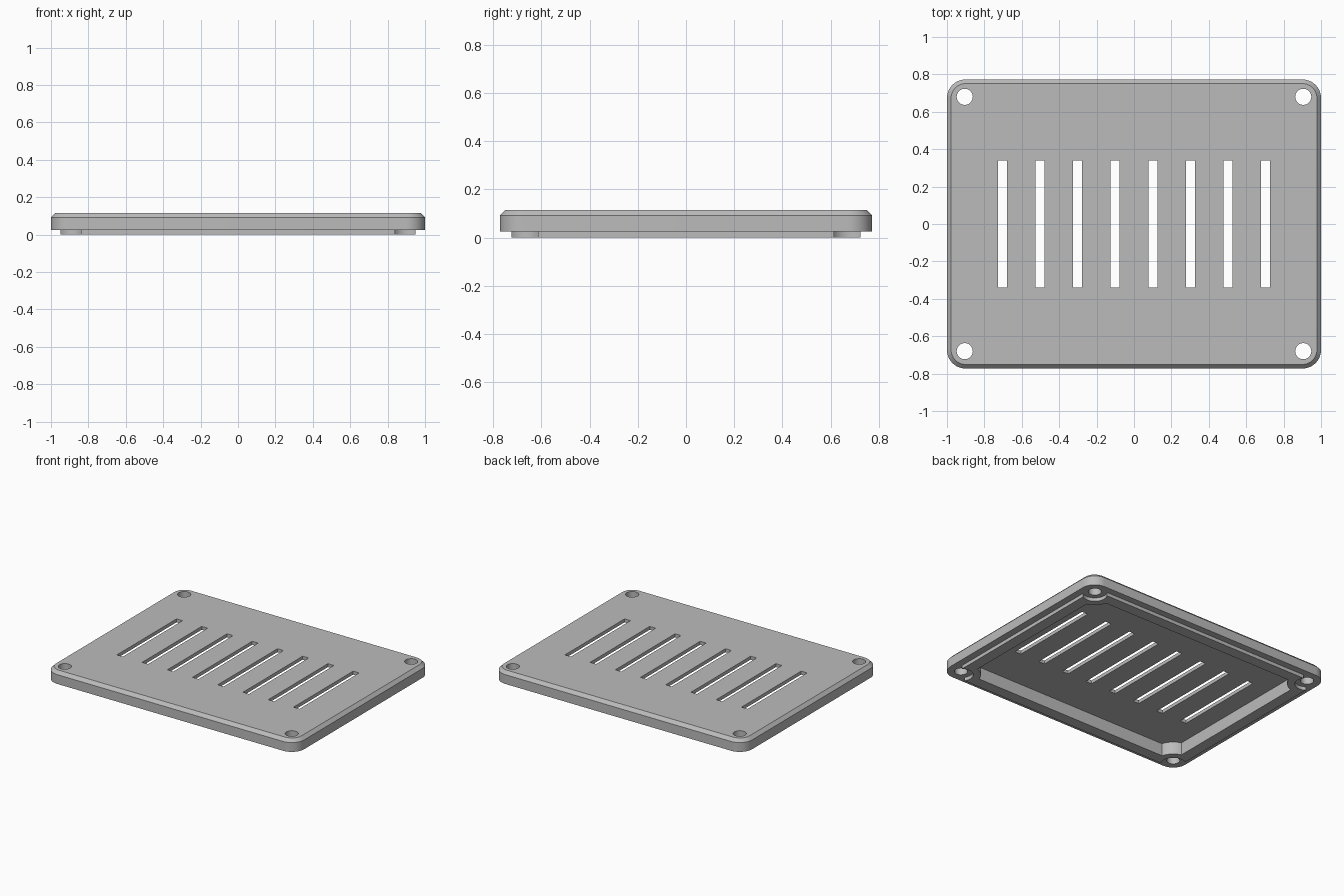
import bpy, bmesh, math

if "Cube" in bpy.data.objects:
    bpy.data.objects.remove(bpy.data.objects["Cube"])

HX, HY = 1.0, 0.773            # half size of the lid
SCREW_X, SCREW_Y = 0.905, 0.68  # screw hole centres


def rounded_rect(hx, hy, r, seg=12):
    pts = []
    for k, (sx, sy) in enumerate([(1, 1), (-1, 1), (-1, -1), (1, -1)]):
        for i in range(seg + 1):
            a = math.pi / 2 * (k + i / seg)
            pts.append((sx * (hx - r) + r * math.cos(a), sy * (hy - r) + r * math.sin(a)))
    return pts


def circle(x, y, r, n=48):
    return [(x + r * math.cos(2 * math.pi * i / n), y + r * math.sin(2 * math.pi * i / n))
            for i in range(n)]


def box(x, y, hx, hy):
    return [(x - hx, y - hy), (x + hx, y - hy), (x + hx, y + hy), (x - hx, y + hy)]


def loft(bm, rings):
    """Closed solid through (outline, z) rings, bottom to top."""
    loops = [[bm.verts.new((x, y, z)) for x, y in pts] for pts, z in rings]
    for a, b in zip(loops, loops[1:]):
        n = len(a)
        for i in range(n):
            j = (i + 1) % n
            bm.faces.new((a[i], a[j], b[j], b[i]))
    bm.faces.new(loops[0][::-1])
    bm.faces.new(loops[-1])


def solid(name, *ring_sets):
    bm = bmesh.new()
    for rings in ring_sets:
        loft(bm, rings)
    me = bpy.data.meshes.new(name)
    bm.to_mesh(me)
    bm.free()
    ob = bpy.data.objects.new(name, me)
    bpy.context.collection.objects.link(ob)
    return ob


def prism(pts, z0, z1):
    return [(pts, z0), (pts, z1)]


def combine(ob, tool, op):
    m = ob.modifiers.new(op, 'BOOLEAN')
    m.operation, m.object, m.solver = op, tool, 'EXACT'
    bpy.context.view_layer.update()
    dg = bpy.context.evaluated_depsgraph_get()
    me = bpy.data.meshes.new_from_object(ob.evaluated_get(dg))
    ob.modifiers.clear()
    ob.data = me
    bpy.data.objects.remove(tool)


def corner_posts(name, r, z0, z1):
    return solid(name, *[prism(circle(sx * SCREW_X, sy * SCREW_Y, r), z0, z1)
                         for sx in (-1, 1) for sy in (-1, 1)])


# Lid body with chamfered top edge
lid = solid("vented_lid", [(rounded_rect(HX, HY, 0.1), 0.025),
                           (rounded_rect(HX, HY, 0.1), 0.092),
                           (rounded_rect(HX - 0.022, HY - 0.022, 0.078), 0.115)])

# Locating lip underneath, notched round the screw holes
lip = solid("lip", prism(box(0, 0, 0.95, 0.725), 0, 0.05))
combine(lip, corner_posts("lip_notch", 0.08, -0.05, 0.025), 'DIFFERENCE')
combine(lid, lip, 'UNION')

# Hollow underside, leaving round bosses in the corners
cavity = solid("cavity", prism(box(0, 0, 0.87, 0.645), -0.05, 0.09))
combine(cavity, corner_posts("boss", 0.13, -0.1, 0.15), 'DIFFERENCE')
combine(lid, cavity, 'DIFFERENCE')

# Vent slots and screw holes
slots = solid("slots", *[prism(box((i - 3.5) * 0.2012, 0, 0.024, 0.34), 0.05, 0.2)
                         for i in range(8)])
combine(lid, slots, 'DIFFERENCE')
combine(lid, corner_posts("screw_holes", 0.043, -0.1, 0.2), 'DIFFERENCE')

# Colour and shading
mat = bpy.data.materials.new("light_grey")
mat.diffuse_color = (0.5, 0.5, 0.5, 1)
mat.use_nodes = True
mat.node_tree.nodes["Principled BSDF"].inputs["Base Color"].default_value = mat.diffuse_color
lid.data.materials.clear()
lid.data.materials.append(mat)
for p in lid.data.polygons:
    p.material_index = 0
bpy.context.view_layer.objects.active = lid
lid.select_set(True)
bpy.ops.object.shade_smooth_by_angle(angle=math.radians(25))
